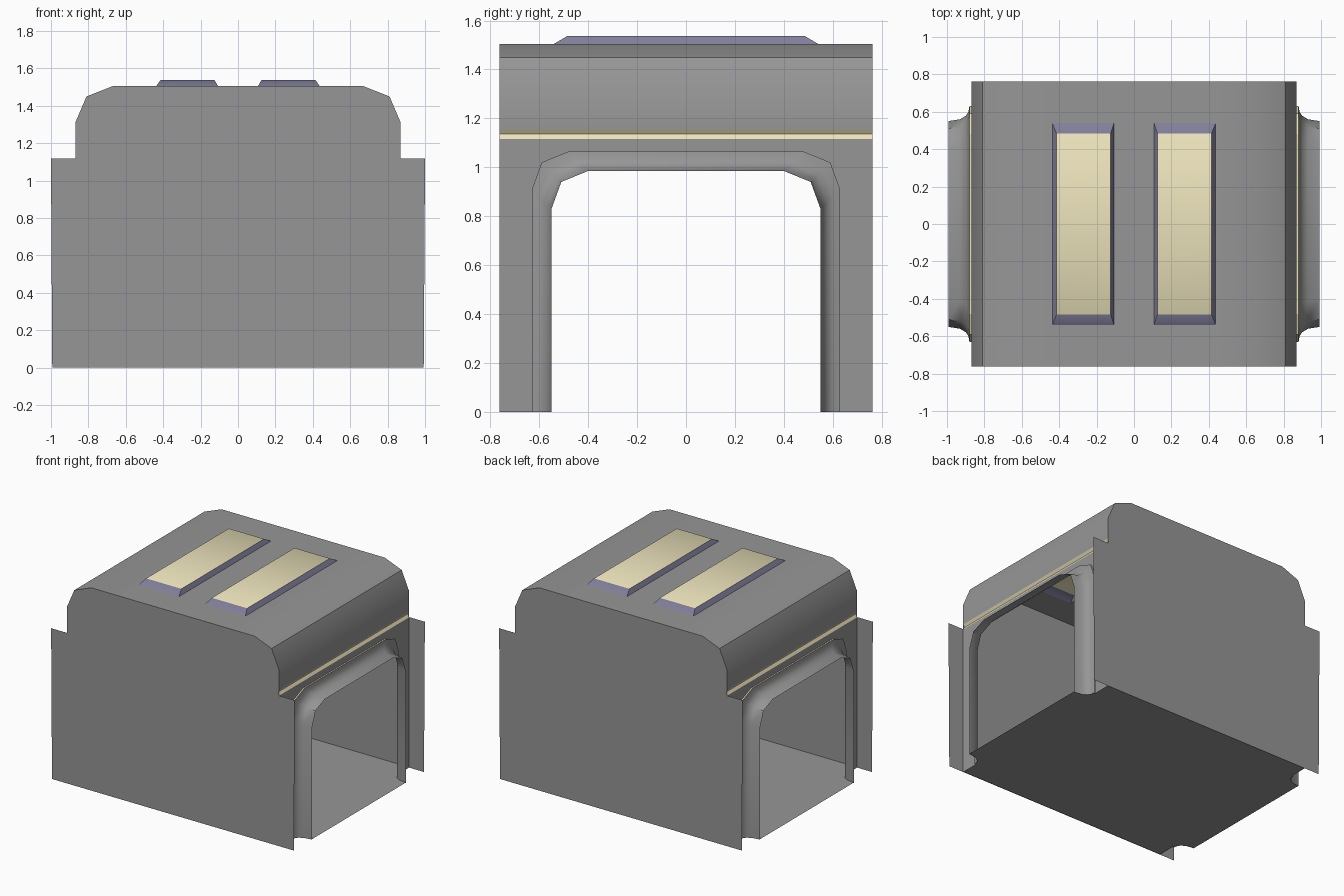
import bpy
import math

if "Cube" in bpy.data.objects:
    bpy.data.objects.remove(bpy.data.objects["Cube"])

HY = 0.763     # half depth of the module
WX = 0.87      # side wall position


def material(name, rgb):
    m = bpy.data.materials.new(name)
    m.diffuse_color = (*rgb, 1)
    m.use_nodes = True
    m.node_tree.nodes["Principled BSDF"].inputs["Base Color"].default_value = m.diffuse_color
    return m


grey = material("dark_grey", (0.305, 0.305, 0.305))
cream = material("cream_light", (0.84, 0.77, 0.50))
violet = material("violet_trim", (0.215, 0.212, 0.325))


def build(name, verts, faces, mats=(grey,), slots=None, smooth=None):
    me = bpy.data.meshes.new(name)
    me.from_pydata(verts, [], faces)
    me.update()
    ob = bpy.data.objects.new(name, me)
    bpy.context.collection.objects.link(ob)
    for m in mats:
        me.materials.append(m)
    if slots:
        me.polygons.foreach_set("material_index", slots)
    if smooth:
        bpy.ops.object.select_all(action='DESELECT')
        ob.select_set(True)
        bpy.context.view_layer.objects.active = ob
        bpy.ops.object.shade_smooth_by_angle(angle=math.radians(smooth))
    return ob


def oriented(faces, flip):
    return [f[::-1] for f in faces] if flip else faces


def arch(x, d):
    """Doorway outline at x, shrunk inward by d."""
    w, h = 0.63 - d, 1.065 - d
    half = [(w, 0), (w, h - 0.155), (w - 0.04, h - 0.045), (w - 0.15, h)]
    pts = half + [(-y, z) for y, z in reversed(half)]
    return [(x, y, z) for y, z in pts]


def loft(rings):
    n = len(rings[0])
    verts = [p for r in rings for p in r]
    faces = [(k * n + i, k * n + i + 1, (k + 1) * n + i + 1, (k + 1) * n + i)
             for k in range(len(rings) - 1) for i in range(n - 1)]
    return verts, faces


# doorway collar section: (x, inward offset)
flare = [(0.88, 0), (0.885, 0.03), (0.90, 0.052), (0.93, 0.07), (0.993, 0.08)]

# end panels with side wings
half = [(0.993, 0), (1.0, 1.117), (WX, 1.117), (WX, 1.31), (0.81, 1.45), (0.67, 1.505)]
outline = half + [(-x, z) for x, z in reversed(half)]
for s, name in ((-1, "front_panel"), (1, "back_panel")):
    build(name, [(x, s * HY, z) for x, z in outline],
          oriented([tuple(range(len(outline)))], s > 0))

# roof shell: rounded shoulders and a flat top with two skylight openings
right = [(0.107, 1.505), (0.437, 1.505), (0.67, 1.505), (0.81, 1.45), (WX, 1.31), (WX, 1.155)]
prof = [(-x, z) for x, z in reversed(right)] + right
n = len(prof)
verts, faces = loft([[(x, y, z) for x, z in prof] for y in (-HY, -0.54, 0.54, HY)])
holes = {(n - 1) + 4, (n - 1) + 6}
build("roof_shell", verts, [f for i, f in enumerate(faces) if i not in holes], smooth=32)

# floor with tongues reaching into both doorways
edge = [(WX, -HY), (WX, -0.63)] + [(x, d - 0.63) for x, d in flare]
edge += [(x, -y) for x, y in reversed(edge)]
edge += [(-x, -y) for x, y in edge]
build("floor", [(x, y, 0.003) for x, y in edge], [tuple(range(len(edge)))])

for s, side in ((1, "right"), (-1, "left")):
    # recessed light groove
    prof = [(WX, 1.115), (0.857, 1.136), (WX, 1.155)]
    v, f = loft([[(s * x, -HY, z) for x, z in prof], [(s * x, HY, z) for x, z in prof]])
    build(side + "_light_groove", v, oriented(f, s > 0), [cream])

    # side wall around the doorway
    wall = [(WX, -HY, 0), (WX, -HY, 1.115), (WX, HY, 1.115), (WX, HY, 0)] + arch(WX, 0)
    build(side + "_side_wall", [(s * x, y, z) for x, y, z in wall],
          oriented([tuple(range(len(wall)))], s > 0))

    # thin light rim and flared collar
    v, f = loft([arch(s * WX, 0), arch(s * 0.88, 0)])
    build(side + "_door_rim", v, oriented(f, s > 0), [cream])
    v, f = loft([arch(s * x, d) for x, d in flare])
    build(side + "_door_collar", v, oriented(f, s > 0), smooth=40)

    # skylight: sloped trim and bright pane
    v = [(s * x, y, z) for x0, x1, y1, z in ((0.107, 0.437, 0.54, 1.505), (0.125, 0.415, 0.485, 1.537))
         for x, y in ((x0, -y1), (x1, -y1), (x1, y1), (x0, y1))]
    f = [(i, (i + 1) % 4, (i + 1) % 4 + 4, i + 4) for i in range(4)] + [(4, 5, 6, 7)]
    build(side + "_skylight", v, oriented(f, s < 0), [violet, cream], [0, 0, 0, 0, 1], smooth=35)
